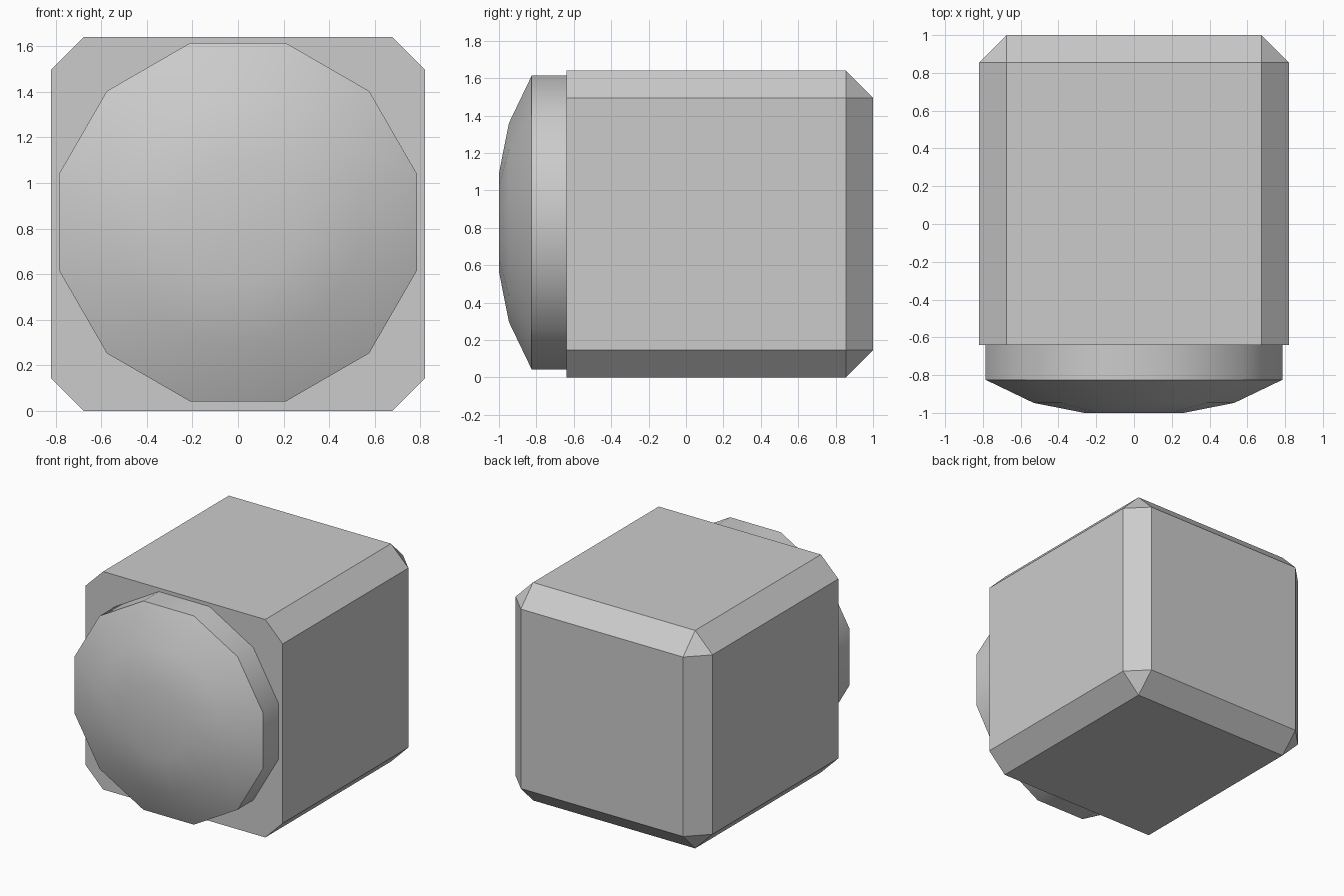
import bpy, bmesh, math

if "Cube" in bpy.data.objects:
    bpy.data.objects.remove(bpy.data.objects["Cube"])


def make_object(name, bm):
    bmesh.ops.recalc_face_normals(bm, faces=bm.faces)
    mesh = bpy.data.meshes.new(name)
    bm.to_mesh(mesh)
    bm.free()
    obj = bpy.data.objects.new(name, mesh)
    bpy.context.collection.objects.link(obj)
    return obj


# Housing: box chamfered everywhere except around its front face
FRONT, BACK, HALF = -0.64, 1.0, 0.82
bm = bmesh.new()
bmesh.ops.create_cube(bm, size=1)
for v in bm.verts:
    v.co = (v.co.x * 2 * HALF,
            FRONT if v.co.y < 0 else BACK,
            (v.co.z + 0.5) * 2 * HALF)
edges = [e for e in bm.edges if any(v.co.y > 0 for v in e.verts)]
bmesh.ops.bevel(bm, geom=edges, offset=0.145, offset_type='OFFSET',
                segments=1, profile=0.5, affect='EDGES')
make_object("housing", bm)

# Front dome: twelve-sided rim and shallow stepped cap, lathed along y
SIDES, CENTRE_Z = 12, 0.828
profile = [(0.813, FRONT), (0.813, -0.825), (0.55, -0.947), (0.272, -1.0)]
bm = bmesh.new()
rings = []
for radius, y in profile:
    angles = [math.radians(15 + 360 * i / SIDES) for i in range(SIDES)]
    rings.append([bm.verts.new((radius * math.cos(a), y,
                                CENTRE_Z + radius * math.sin(a)))
                  for a in angles])
for a, b in zip(rings, rings[1:]):
    for i in range(SIDES):
        j = (i + 1) % SIDES
        bm.faces.new((a[i], a[j], b[j], b[i]))
bm.faces.new(rings[-1])
dome = make_object("front_dome", bm)

# Smooth shading with a crisp rim edge
bpy.context.view_layer.objects.active = dome
dome.select_set(True)
bpy.ops.object.shade_smooth_by_angle(angle=math.radians(40))
